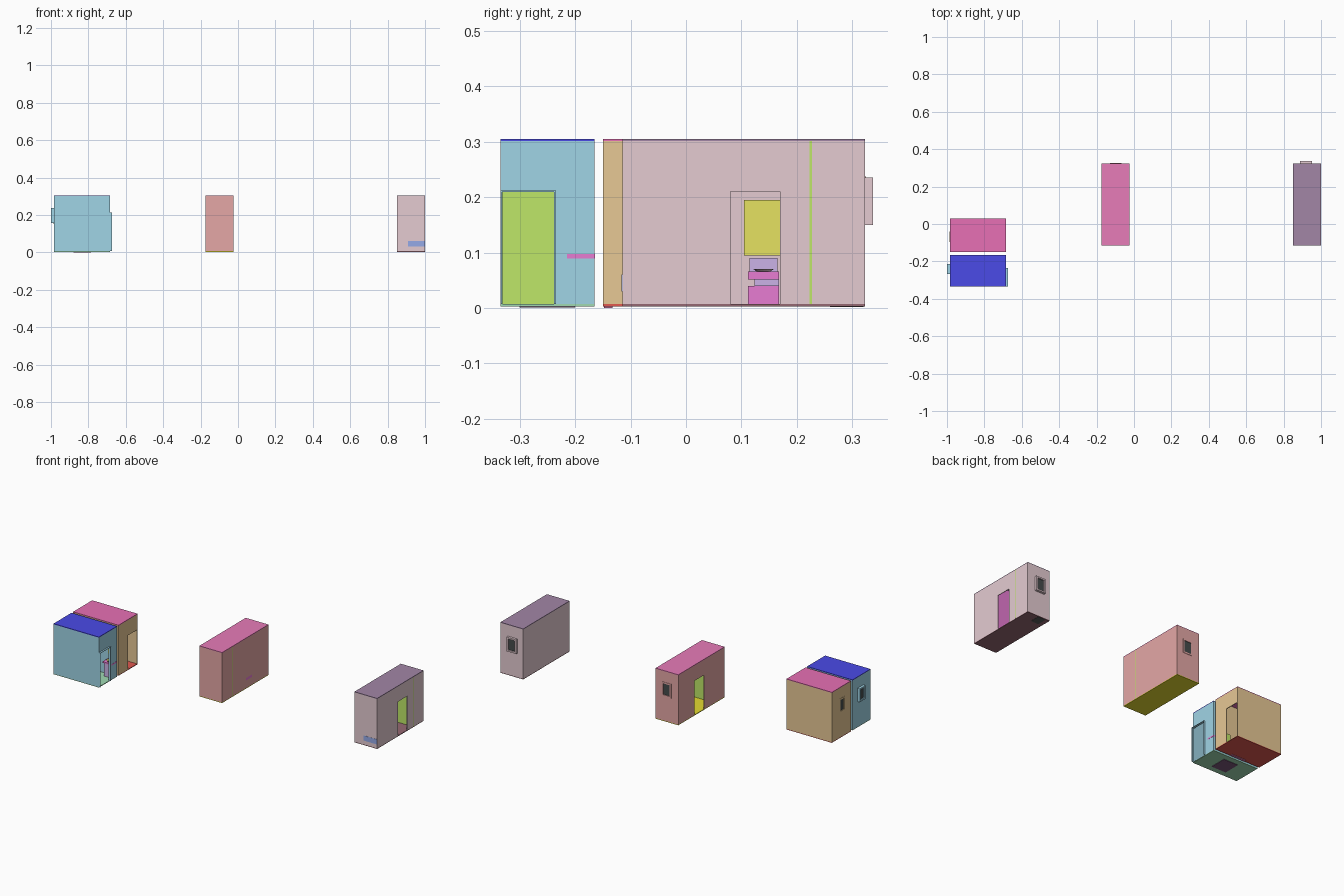
import bpy, bmesh
from math import pi

if "Cube" in bpy.data.objects:
    bpy.data.objects.remove(bpy.data.objects["Cube"])

T = 0.004            # panel thickness
Z0, Z1 = 0.007, 0.305
mats = {}

def paint(ob, col):
    if col is None:
        return ob
    if col not in mats:
        m = bpy.data.materials.new("paint")
        m.diffuse_color = (*col, 1)
        m.use_nodes = True
        m.node_tree.nodes["Principled BSDF"].inputs["Base Color"].default_value = m.diffuse_color
        mats[col] = m
    ob.data.materials.append(mats[col])
    return ob

def new_object(name, bm, col):
    me = bpy.data.meshes.new(name)
    bm.to_mesh(me)
    bm.free()
    ob = bpy.data.objects.new(name, me)
    bpy.context.collection.objects.link(ob)
    return paint(ob, col)

def box(name, x, y, z, col=None):
    """Box from (min, max) ranges."""
    bm = bmesh.new()
    bmesh.ops.create_cube(bm, size=1)
    for v in bm.verts:
        v.co = [r[0] + (c + .5) * (r[1] - r[0]) for r, c in zip((x, y, z), v.co)]
    return new_object(name, bm, col)

def panel(name, axis, pos, u, z, col, hole=None, thick=T):
    """Upright panel centred on pos, with an optional rectangular hole (u0, u1, z0, z1)."""
    us, zs = list(u), list(z)
    if hole:
        us = sorted({u[0], u[1], hole[0], hole[1]})
        zs = sorted({z[0], z[1], hole[2], hole[3]})
    bm = bmesh.new()
    grid = [[bm.verts.new((pos, a, b) if axis == 'x' else (a, pos, b)) for b in zs] for a in us]
    for i in range(len(us) - 1):
        for j in range(len(zs) - 1):
            mu, mz = (us[i] + us[i + 1]) / 2, (zs[j] + zs[j + 1]) / 2
            if hole and hole[0] < mu < hole[1] and hole[2] < mz < hole[3]:
                continue
            bm.faces.new((grid[i][j], grid[i + 1][j], grid[i + 1][j + 1], grid[i][j + 1]))
    bmesh.ops.delete(bm, geom=[v for v in bm.verts if not v.link_faces], context='VERTS')
    ob = new_object(name, bm, col)
    mod = ob.modifiers.new("thickness", 'SOLIDIFY')
    mod.thickness, mod.offset = thick, 0
    return ob

def cabin(name, x, y, wall, roof, floor, holes):
    """Hollow cabin: four panels, floor and roof."""
    h = T / 2
    zr = (Z0, Z1 - T)
    yi = (y[0] + T, y[1] - T)
    for side, axis, pos, u in (("left", 'x', x[0] + h, yi), ("right", 'x', x[1] - h, yi),
                               ("front", 'y', y[0] + h, x), ("back", 'y', y[1] - h, x)):
        panel(f"{name}_{side}_wall", axis, pos, u, zr, wall, holes.get(side))
    box(f"{name}_roof", x, y, (Z1 - T, Z1), roof)
    box(f"{name}_floor", x, y, (Z0 - T, Z0), floor)

def window(name, axis, pos, u, z, col, depth):
    """Frame around a dark pane."""
    w = 0.009
    panel(name + "_frame", axis, pos, u, z, col, (u[0] + w, u[1] - w, z[0] + w, z[1] - w), depth)
    panel(name + "_pane", axis, pos, (u[0] + w, u[1] - w), (z[0] + w, z[1] - w), (.06, .07, .07), None, .002)

def bowl(name, x, y, z, r, col):
    """Low tapered round bowl."""
    bm = bmesh.new()
    bmesh.ops.create_cone(bm, cap_ends=True, segments=16, radius1=r * .7, radius2=r, depth=z[1] - z[0])
    ob = new_object(name, bm, col)
    ob.location = (x, y, (z[0] + z[1]) / 2)
    return ob

BLUE, BROWN, RED, PINK = (.35, .66, .79), (.8, .58, .3), (.78, .39, .38), (.78, .6, .64)
LIME, YELLOW, MAGENTA, PURPLE = (.52, .8, .14), (.79, .76, .12), (.8, .2, .65), (.6, .45, .8)

# blue cabin with shower partition
A, AY = (-.985, -.685), (-.335, -.165)
cabin("blue_cabin", A, AY, BLUE, (.07, .07, .8), (.35, .7, .45),
      {"right": (-.331, -.238, Z0, .21), "left": (-.262, -.218, .165, .23)})
panel("blue_cabin_partition", 'x', -.895, AY, (Z0, Z1 - T), LIME)
window("blue_cabin_window", 'x', -.992, (-.267, -.213), (.157, .237), BLUE, .016)
box("blue_cabin_door_jamb_front", (-.687, -.675), (-.335, -.332), (Z0, .21), BLUE)
box("blue_cabin_door_jamb_back", (-.687, -.675), (-.238, -.235), (Z0, .21), BLUE)
box("blue_cabin_door_header", (-.687, -.675), (-.335, -.235), (.209, .212), BLUE)
box("blue_cabin_drain", (-.88, -.785), (-.30, -.20), (.001, .004), (.2, .1, .2))
box("blue_cabin_counter", (-.745, -.684), (-.215, -.1645), (.089, .097), MAGENTA)
bowl("blue_cabin_basin", -.715, -.19, (.097, .105), .018, YELLOW)
box("blue_cabin_cabinet", (-.74, -.69), (-.21, -.169), (.01, .089), PURPLE)
box("blue_cabin_mirror", (-.74, -.69), (-.172, -.169), (.13, .21), YELLOW)
box("blue_cabin_shower_tray", (-.98, -.9), (-.33, -.17), (Z0, .017), PURPLE)

# brown cabin
B, BY = A, (-.15, .03)
cabin("brown_cabin", B, BY, BROWN, (.8, .16, .46), (.75, .1, .08),
      {"right": (-.06, .026, Z0, .21), "left": (-.09, -.045, .16, .23)})
window("brown_cabin_window", 'x', B[0] + .004, (-.095, -.04), (.152, .237), BROWN, .01)
panel("brown_cabin_partition", 'x', -.895, (BY[0] + T, BY[1] - T), (Z0, Z1 - T), YELLOW)
box("brown_cabin_drain", (-.88, -.785), (-.148, -.133), (0, .004), (.75, .2, .4))
box("brown_cabin_cabinet", (-.745, -.69), (-.145, -.1), (.01, .09), LIME)
bowl("brown_cabin_basin", -.717, -.122, (.09, .1), .018, PURPLE)

# red cabin with two partitions showing as seams
C, CY = (-.175, -.025), (-.115, .323)
cabin("red_cabin", C, CY, RED, (.8, .2, .48), (.78, .7, .03),
      {"left": (.08, .172, Z0, .21), "back": (-.122, -.072, .16, .23)})
window("red_cabin_window", 'y', CY[1] - .003, (-.129, -.066), (.152, .237), RED, .01)
panel("red_cabin_front_partition", 'y', -.02, (C[0] + T, C[1]), (Z0, Z1 - T), LIME)
panel("red_cabin_back_partition", 'y', .225, (C[0] + T, C[1]), (Z0, Z1 - T), LIME)

# pink cabin
D, DY = (.85, 1), CY
cabin("pink_cabin", D, DY, PINK, (.36, .24, .38), (.3, .14, .17),
      {"right": (.08, .17, Z0, .21), "back": (.893, .945, .157, .228)})
window("pink_cabin_window", 'y', .329, (.888, .951), (.15, .235), PINK, .016)
panel("pink_cabin_back_partition", 'y', .225, (D[0] + T, D[1] + .0005), (Z0, Z1 - T), LIME)
panel("pink_cabin_front_partition", 'y', .03, (D[0] + T, D[1] - T), (Z0, Z1 - T), MAGENTA)
box("pink_cabin_mirror", (.854, .86), (.105, .17), (.095, .195), YELLOW)
box("pink_cabin_front_vent", (.91, .999), (DY[0] - .001, DY[0] + .02), (.03, .06), (.3, .4, .8))
box("pink_cabin_drain", (.875, .925), (.26, .32), (.002, .004), (.1, .1, .1))

# toilets: base, neck, seat, tank against the left wall
for name, x, y in (("pink_cabin", .855, .14), ("red_cabin", -.08, .14),
                   ("brown_cabin", -.89, -.06), ("blue_cabin", -.89, -.2)):
    box(name + "_toilet_base", (x, x + .045), (y - .028, y + .028), (Z0, .04), MAGENTA)
    box(name + "_toilet_neck", (x, x + .05), (y - .016, y + .028), (.04, .051), PURPLE)
    box(name + "_toilet_seat", (x, x + .055), (y - .028, y + .028), (.051, .066), MAGENTA)
    bowl(name + "_toilet_lid", x + .035, y, (.066, .07), .018, PINK)
    box(name + "_toilet_tank", (x, x + .015), (y - .025, y + .025), (.066, .09), PURPLE)

# shower trays in the long cabins
for name, x in (("red_cabin", C), ("pink_cabin", D)):
    box(name + "_shower_tray", (x[0] + .006, x[1] - .006), (.23, .317), (Z0, .017), PURPLE)
